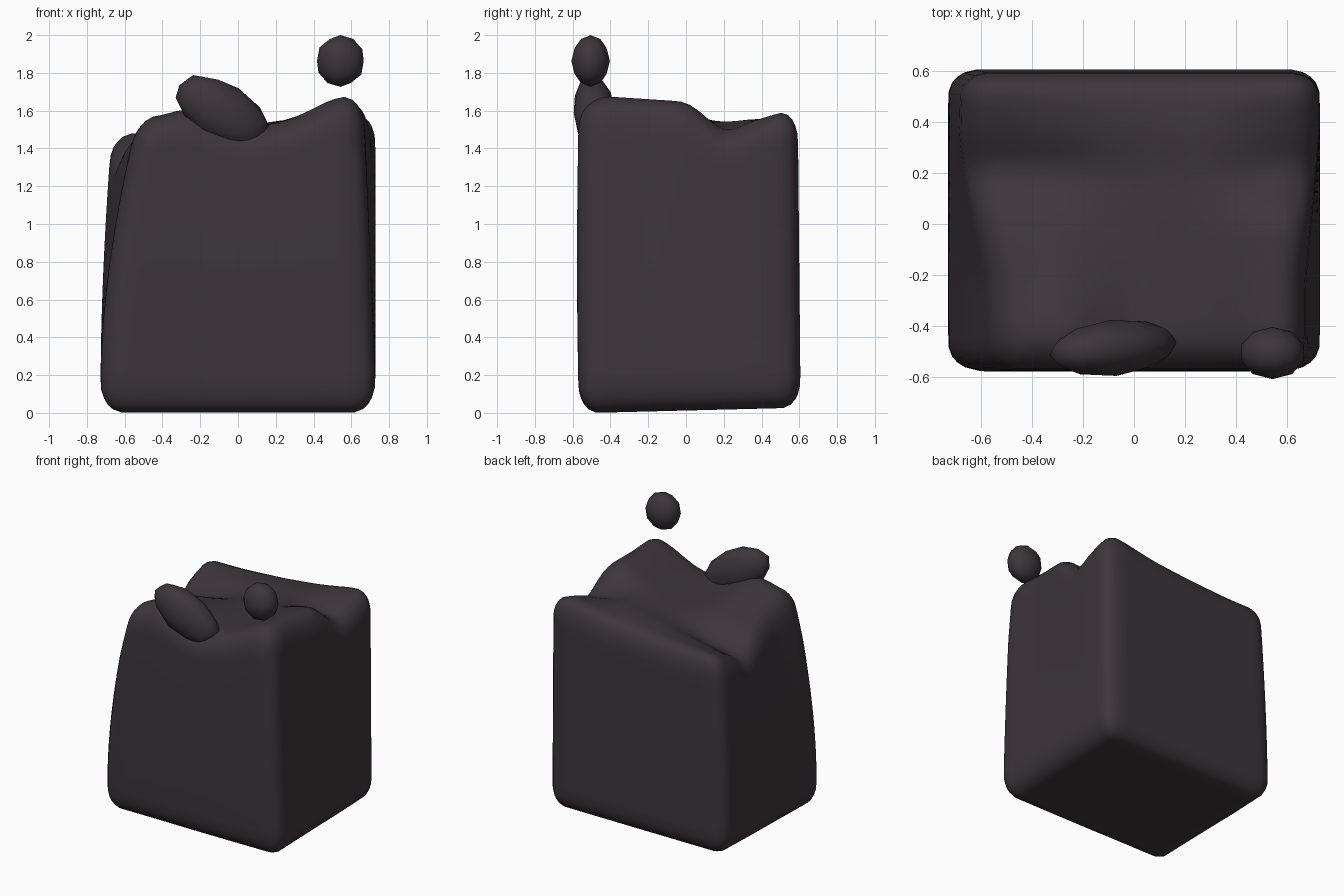
import bpy, bmesh, math
from mathutils import Vector, Matrix

if "Cube" in bpy.data.objects:
    bpy.data.objects.remove(bpy.data.objects["Cube"])

stone = bpy.data.materials.new("dark charcoal")
stone.diffuse_color = (0.046, 0.036, 0.043, 1)
stone.use_nodes = True
stone.node_tree.nodes["Principled BSDF"].inputs["Base Color"].default_value = stone.diffuse_color


def finish(bm, name, angle):
    bmesh.ops.recalc_face_normals(bm, faces=bm.faces[:])
    me = bpy.data.meshes.new(name)
    bm.to_mesh(me)
    bm.free()
    ob = bpy.data.objects.new(name, me)
    bpy.context.collection.objects.link(ob)
    me.materials.append(stone)
    bpy.ops.object.select_all(action='DESELECT')
    ob.select_set(True)
    bpy.context.view_layer.objects.active = ob
    bpy.ops.object.shade_smooth_by_angle(angle=math.radians(angle))
    return ob


# uneven top surface: coarse heights, rows run front to back
XS = [-0.62, -0.37, 0.0, 0.3, 0.58]
YS = [-0.45, -0.01, 0.19, 0.36, 0.52]
HEIGHTS = [[1.57, 1.62, 1.50, 1.55, 1.68],
           [1.45, 1.48, 1.49, 1.56, 1.65],
           [1.33, 1.38, 1.49, 1.55, 1.48],
           [1.43, 1.47, 1.52, 1.56, 1.55],
           [1.49, 1.49, 1.51, 1.54, 1.60]]


def locate(vals, t):
    t = max(vals[0], min(vals[-1], t))
    i = max(k for k in range(len(vals) - 1) if vals[k] <= t)
    return i, (t - vals[i]) / (vals[i + 1] - vals[i])


def raw_height(x, y):
    i, a = locate(XS, x)
    j, b = locate(YS, y)
    lo = HEIGHTS[j][i] * (1 - a) + HEIGHTS[j][i + 1] * a
    hi = HEIGHTS[j + 1][i] * (1 - a) + HEIGHTS[j + 1][i + 1] * a
    return lo * (1 - b) + hi * b


def top_height(x, y):
    steps = (-0.06, 0, 0.06)
    return sum(raw_height(x + s, y + 0.7 * t) for s in steps for t in steps) / 9


def box_grid(n):
    """Cube from -1 to 1 whose six sides are n x n grids."""
    bm = bmesh.new()
    for axis in range(3):
        for side in (-1, 1):
            g = {}
            for i in range(n + 1):
                for j in range(n + 1):
                    p = [0, 0, 0]
                    p[axis] = side
                    p[(axis + 1) % 3] = 2 * i / n - 1
                    p[(axis + 2) % 3] = 2 * j / n - 1
                    g[i, j] = bm.verts.new(p)
            for i in range(n):
                for j in range(n):
                    bm.faces.new((g[i, j], g[i + 1, j], g[i + 1, j + 1], g[i, j + 1]))
    bmesh.ops.remove_doubles(bm, verts=bm.verts[:], dist=1e-5)
    return bm


# main block: rounded box stretched up to the uneven top
bm = box_grid(26)
half = Vector((0.727, 0.587, 1.0))
for v in bm.verts:
    # the upper front edge is rounded more generously
    soft = 0.06 if v.co.z > 0.5 and v.co.y < 0 else 0.0
    rad = Vector((0.12, 0.10 + soft * min(1, (v.co.z - 0.5) * 2), 0.20))
    core, off = Vector(), Vector()
    for k in range(3):
        p = v.co[k] * half[k]
        lim = half[k] - rad[k]
        core[k] = max(-lim, min(lim, p))
        off[k] = (p - core[k]) / rad[k]
    if off.length > 1e-6:
        off.normalize()
    x, y, w = (core[k] + off[k] * rad[k] for k in range(3))
    t = (w + 1) / 2
    base = 0.013 + 0.025 * y
    z = base + t * (top_height(x, y) - base)
    # both sides lean in towards the top, most at the front left
    front = max(0, min(1, (0.35 - y) / 0.6))
    rise = max(0, (z - 0.2) / 1.3)
    if x < 0:
        x -= (0.06 + 0.12 * front) * rise ** 1.7 * x / 0.725
    else:
        x -= 0.055 * front * rise * x / 0.725
    y += 0.02 - 0.015 * t * max(0, y / 0.58)
    # front swells slightly at mid height
    y -= 0.01 * math.sin(math.pi * t) * max(0, -y / 0.58)
    v.co = (x, y, z)
finish(bm, "main_block", 60)


# loose faceted pebbles
def pebble(name, loc, size, pitch=0, yaw=0):
    bm = bmesh.new()
    bmesh.ops.create_icosphere(bm, subdivisions=2, radius=1)
    m = (Matrix.Translation(loc) @ Matrix.Rotation(math.radians(yaw), 4, 'Z')
         @ Matrix.Rotation(math.radians(pitch), 4, 'Y')
         @ Matrix.Diagonal((*size, 1)))
    bm.transform(m)
    finish(bm, name, 60)


pebble("long_pebble", (-0.08, -0.485, 1.588), (0.285, 0.11, 0.155), 33, 6)
pebble("round_pebble", (0.542, -0.505, 1.863), (0.13, 0.102, 0.137))
